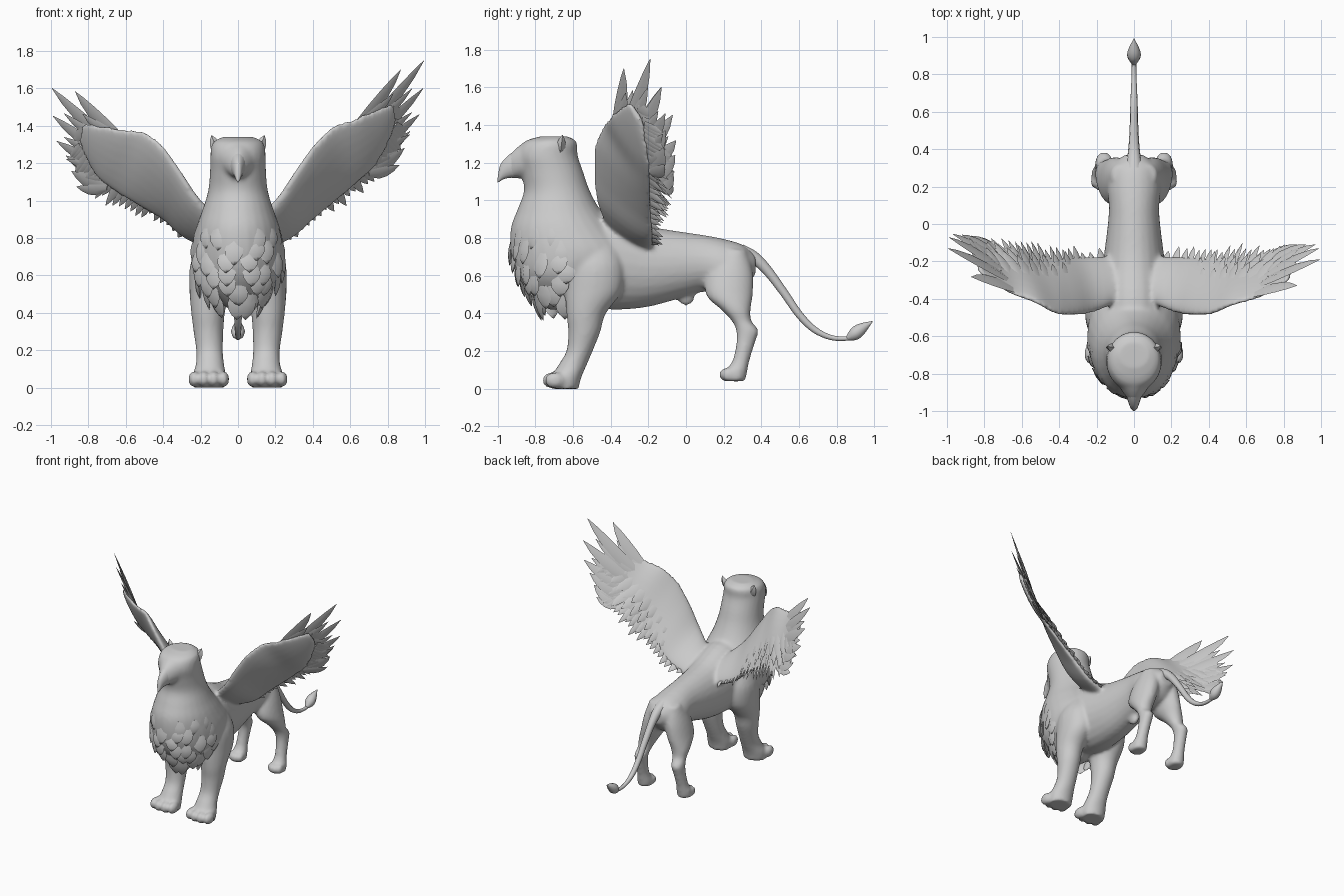
import bpy, bmesh, math, random
from mathutils import Vector as V

random.seed(4)
cube = bpy.data.objects.get("Cube")
if cube:
    bpy.data.objects.remove(cube, do_unlink=True)

grey = bpy.data.materials.new("stone grey")
grey.use_nodes = True
grey.diffuse_color = (.6, .6, .6, 1)
shader = next(n for n in grey.node_tree.nodes if n.type == 'BSDF_PRINCIPLED')
shader.inputs["Base Color"].default_value = grey.diffuse_color


def spline(points, sub=4):
    """Catmull-Rom through tuples of any length."""
    out, last = [], len(points) - 1
    for i in range(last):
        quad = [points[max(0, min(last, i + k))] for k in (-1, 0, 1, 2)]
        for t in (j / sub for j in range(sub)):
            out.append(tuple(
                b + t / 2 * (c - a + t * (2*a - 5*b + 4*c - d + t * (3*(b - c) + d - a)))
                for a, b, c, d in zip(*quad)))
    return out + [points[-1]]


def loft(bm, rings, sides=20):
    """Closed skin over elliptical rings (centre, axis u, axis v)."""
    angles = [math.tau * k / sides for k in range(sides)]
    loops = [[bm.verts.new(c + u * math.cos(a) + v * math.sin(a)) for a in angles]
             for c, u, v in rings]
    for p, q in zip(loops, loops[1:]):
        for k in range(sides):
            bm.faces.new((p[k - 1], p[k], q[k], q[k - 1]))
    bm.faces.new(loops[0])
    bm.faces.new(loops[-1])


def level_rings(rows, side=1):
    """Horizontal rings from rows (z, x, y, half width, half depth)."""
    return [(V((side * x, y, z)), V((rx, 0, 0)), V((0, ry, 0)))
            for z, x, y, rx, ry in spline(rows)]


def upright_rings(rows):
    """Upright rings from rows (y, z, half width, half height)."""
    return [(V((0, y, z)), V((rx, 0, 0)), V((0, 0, rz))) for y, z, rx, rz in spline(rows)]


def feather(bm, base, tip, normal, width, thick=.008, sweep=0):
    """Pointed blade with a diamond cross-section, curved in its own plane."""
    base, d = V(base), V(tip) - V(base)
    side = d.cross(V(normal)).normalized()
    up = side.cross(d).normalized()
    loft(bm, [(base + d * f + side * sweep * (f * f - f), side * width * w, up * thick * w)
              for f, w in ((0, .6), (.35, 1), (.6, .9), (.82, .55), (1, .04))], 4)


def ball(bm, centre, radii):
    for v in bmesh.ops.create_uvsphere(bm, u_segments=14, v_segments=8, radius=1)["verts"]:
        v.co = [c + a * r for c, a, r in zip(centre, v.co, radii)]


def finish(bm, name, angle=60):
    bmesh.ops.recalc_face_normals(bm, faces=bm.faces)
    mesh = bpy.data.meshes.new(name)
    bm.to_mesh(mesh)
    bm.free()
    mesh.materials.append(grey)
    obj = bpy.data.objects.new(name, mesh)
    bpy.context.collection.objects.link(obj)
    bpy.ops.object.select_all(action='DESELECT')
    obj.select_set(True)
    bpy.context.view_layer.objects.active = obj
    bpy.ops.object.shade_smooth_by_angle(angle=math.radians(angle))
    return obj


# Wing frame: leading edge, trailing edge and primary tips of the left wing
lead = [V(p) for p in spline([
    (.08, -.4, .86), (.22, -.455, 1), (.32, -.47, 1.15), (.42, -.465, 1.29),
    (.52, -.425, 1.385), (.64, -.395, 1.43), (.75, -.36, 1.51), (.82, -.335, 1.58)])]
trail = [V(p) for p in spline([
    (.1, -.15, .72), (.28, -.14, .77), (.41, -.14, .86), (.53, -.14, .94),
    (.64, -.145, 1.02), (.74, -.15, 1.12), (.82, -.145, 1.21), (.86, -.145, 1.29)])]
tips = [(.87, -.33, 1.7), (.995, -.19, 1.75), (.99, -.13, 1.6), (.97, -.11, 1.46),
        (.92, -.11, 1.37), (.89, -.12, 1.28)]
stations = []
for i, (a, b) in enumerate(zip(lead, trail)):
    along = (lead[min(i + 1, len(lead) - 1)] - lead[max(i - 1, 0)]).normalized()
    stations.append((i / (len(lead) - 1), a, b, along, along.cross(b - a).normalized()))


def pose_wing(verts, side):
    """Mirror for the right wing, which also hangs a little lower at the tip."""
    for v in verts:
        t = max(0, v.co.x - .4) / .6 * (side < 0)
        v.co = V((v.co.x * side, v.co.y + .06 * t, v.co.z - .15 * t))


# Body: head and breast, trunk, legs, paws and wing arms fused into one skin
body = bmesh.new()
for side in (1, -1):
    before = set(body.verts)
    loft(body, [(a.lerp(b, .42 - .04 * s), (b - a) * (.48 - .07 * s - max(0, s - .75) * .9),
                 n * (.05 - .036 * s)) for s, a, b, along, n in stations])
    pose_wing(set(body.verts) - before, side)
    loft(body, level_rings([
        (.78, .13, -.48, .07, .1), (.66, .145, -.48, .11, .15), (.52, .155, -.49, .105, .15),
        (.4, .16, -.53, .09, .105), (.3, .158, -.54, .08, .085), (.2, .152, -.565, .072, .07),
        (.13, .15, -.6, .075, .075), (.06, .153, -.635, .09, .08), (0, .153, -.64, .085, .07)],
        side))
    loft(body, level_rings([
        (.74, .06, .26, .06, .06), (.62, .085, .235, .08, .12), (.5, .115, .23, .08, .125),
        (.42, .14, .265, .068, .078), (.36, .15, .295, .052, .052), (.31, .16, .325, .047, .06),
        (.25, .165, .318, .043, .05), (.15, .17, .292, .043, .045), (.09, .172, .265, .055, .06),
        (.04, .172, .255, .055, .06)], side))
    for k in range(4):
        reach = .015 * (k in (1, 2))
        ball(body, (side * (.078 + .052 * k), -.695 - reach, .045), (.032, .055, .044))
        ball(body, (side * (.13 + .028 * k), .225 - reach, .075), (.018, .035, .035))
breast = level_rings([
    (1.34, 0, -.7, .08, .07), (1.31, 0, -.72, .135, .14), (1.24, 0, -.735, .148, .16),
    (1.15, 0, -.71, .15, .165), (1.05, 0, -.685, .16, .175), (.95, 0, -.675, .19, .22),
    (.85, 0, -.65, .225, .28), (.72, 0, -.6, .25, .33), (.6, 0, -.62, .23, .275),
    (.5, 0, -.64, .15, .18), (.42, 0, -.66, .05, .07)])
loft(body, breast, 28)
loft(body, upright_rings([
    (-.6, .7, .2, .25), (-.4, .68, .19, .26), (-.2, .65, .165, .215), (0, .66, .14, .17),
    (.1, .665, .135, .15), (.2, .645, .145, .15), (.3, .645, .13, .12), (.37, .66, .05, .05)]), 24)
loft(body, upright_rings([
    (-.72, 1.215, .12, .11), (-.8, 1.215, .115, .108), (-.87, 1.21, .08, .09),
    (-.92, 1.19, .045, .07), (-.95, 1.175, .02, .05)]), 20)
ball(body, (0, 0, .5), (.03, .05, .06))
skin = finish(body, "body", 180)
fuse = skin.modifiers.new("fuse", 'REMESH')
fuse.mode = 'VOXEL'
fuse.voxel_size = .013
fuse.use_smooth_shade = True
relax = skin.modifiers.new("relax", 'SMOOTH')
relax.iterations = 5

# Hooked beak
beak = bmesh.new()
loft(beak, upright_rings([
    (-.87, 1.2, .06, .085), (-.925, 1.186, .04, .066),
    (-.965, 1.165, .026, .052), (-.988, 1.14, .016, .04), (-1, 1.105, .004, .01)]), 16)
finish(beak, "beak")

# Ear tufts and brow ridges
crest = bmesh.new()
for side in (1, -1):
    feather(crest, (side * .1, -.67, 1.24), (side * .142, -.655, 1.348), (0, 1, 0), .03, .025)
    feather(crest, (side * .115, -.7, 1.29), (side * .025, -.92, 1.235), (0, 0, 1), .03, .018)
finish(crest, "ears_and_brows")

# Ragged plumage on the breast
ruff = bmesh.new()
for c, u, v in breast[::2]:
    if .46 < c.z < .88:
        for k in range(6):
            a = math.pi * (1 + (k + random.random()) / 6)
            out = u * math.cos(a) + v * math.sin(a)
            root = c + out * .96
            out.normalize()
            tuck = out * (.016 - max(0, .72 - c.z) * .28)
            feather(ruff, root, root + tuck - V((0, 0, random.uniform(.1, .14))), out, .05, .016)
finish(ruff, "breast_feathers", 80)

# Tail with a spade tuft
tail = bmesh.new()
path = spline([
    (.29, .72, .05), (.36, .695, .036), (.43, .63, .028), (.52, .51, .023), (.6, .395, .021),
    (.68, .315, .018), (.77, .272, .014), (.86, .268, .012), (.9, .29, .012)])
tuft = spline([(.85, .264, .008), (.89, .288, .034), (.93, .318, .032), (.99, .358, .002)])
for rows in (path, tuft):
    rings = []
    for p, q, r in zip(rows[:1] + rows, rows, rows[1:] + rows[-1:]):
        across = V((0, p[1] - r[1], r[0] - p[0])).normalized()
        rings.append((V((0, *q[:2])), V((q[2], 0, 0)), across * q[2]))
    loft(tail, rings, 10)
finish(tail, "tail")

# Wing feathers: overlapping rows, then primaries fanning from the hand
for name, side in (("left_wing_feathers", 1), ("right_wing_feathers", -1)):
    wing = bmesh.new()
    for i, (s, a, b, along, n) in enumerate(stations[2:]):
        for row, (start, stop, lift) in enumerate(((.35, .7, .02), (.5, .88, .014), (.6, 1, .002))):
            if row < 2 and ((i + row) % 2 or s < .25):
                continue
            end = a.lerp(b, stop + random.uniform(-.06, .06)) + along * (.01 + .06 * s)
            feather(wing, a.lerp(b, start) + n * lift, end + n * (lift + .014), n,
                    .04 - .006 * row, .008, .02)
    for k, tip in enumerate(tips):
        base = lead[-10].lerp(trail[-10], .1 + k * .15)
        inner = base.lerp(V(tip), .78) + V((.015, .02, -.06))
        for end, width in ((V(tip), .042), (inner, .036)):
            feather(wing, base, end, (-.5, .7, .5), width, .01, .07)
    pose_wing(wing.verts, side)
    finish(wing, name, 45)
